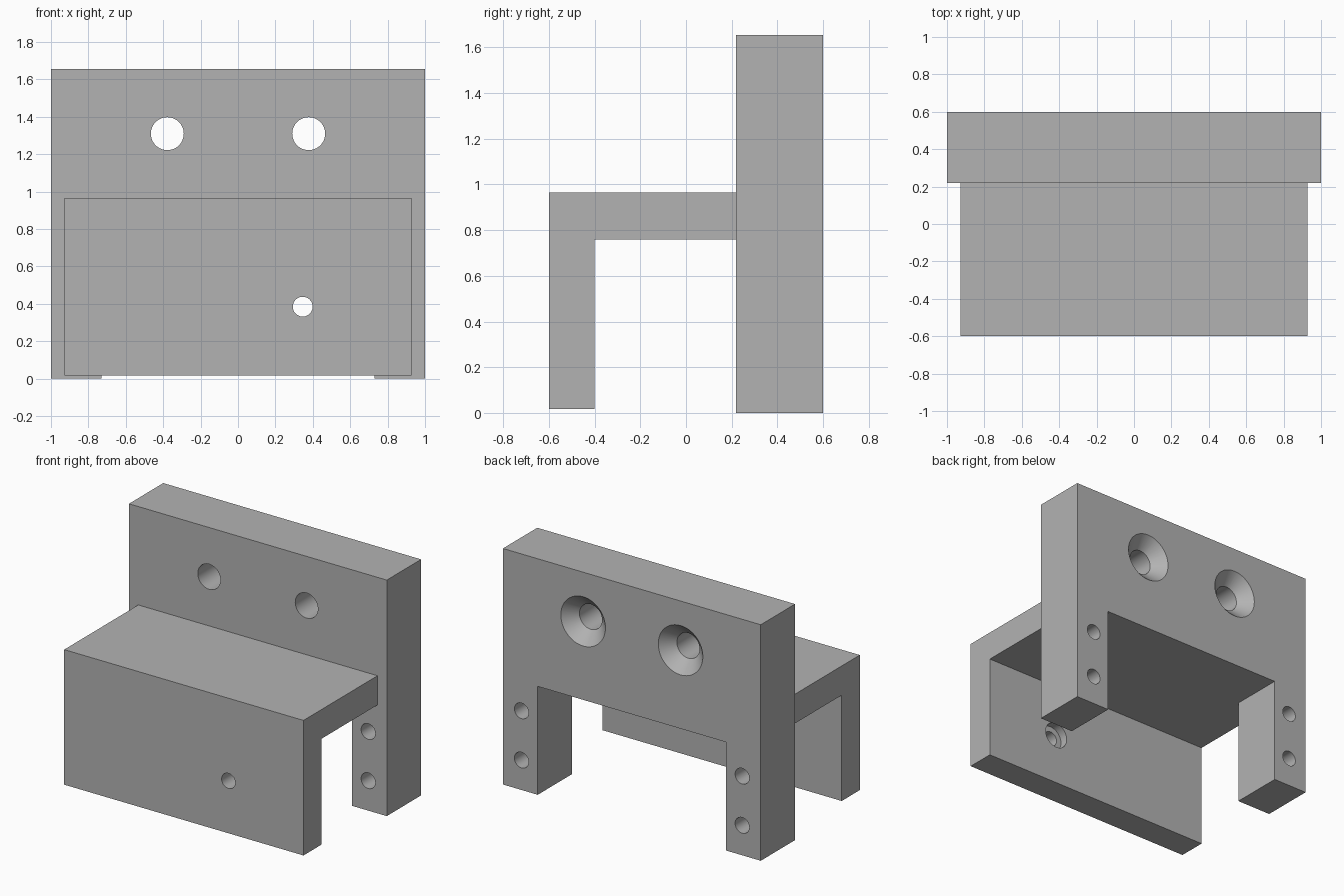
import bpy, bmesh
from math import cos, sin, pi, radians
from mathutils import Vector

cube = bpy.data.objects.get("Cube")
if cube:
    bpy.data.objects.remove(cube)

grey = bpy.data.materials.new("plain grey")
grey.use_nodes = True
COLOUR = (0.45, 0.45, 0.45, 1)
grey.diffuse_color = COLOUR
grey.node_tree.nodes["Principled BSDF"].inputs["Base Color"].default_value = COLOUR


def make_object(name, bm):
    bmesh.ops.recalc_face_normals(bm, faces=bm.faces)
    mesh = bpy.data.meshes.new(name)
    bm.to_mesh(mesh)
    bm.free()
    mesh.materials.append(grey)
    obj = bpy.data.objects.new(name, mesh)
    bpy.context.collection.objects.link(obj)
    return obj


def extrude_profile(name, points, direction):
    """Solid made by pushing a flat outline along a direction."""
    bm = bmesh.new()
    face = bm.faces.new([bm.verts.new(p) for p in points])
    result = bmesh.ops.extrude_face_region(bm, geom=[face], use_keep_orig=True)
    moved = [v for v in result["geom"] if isinstance(v, bmesh.types.BMVert)]
    bmesh.ops.translate(bm, verts=moved, vec=Vector(direction))
    return make_object(name, bm)


def hole_cutter(x, z, profile, sides=48):
    """Turned cutter along y; profile is a list of (y, radius)."""
    bm = bmesh.new()
    angles = [2 * pi * i / sides for i in range(sides)]
    rings = [[bm.verts.new((x + r * cos(a), y, z + r * sin(a))) for a in angles]
             for y, r in profile]
    for a, b in zip(rings, rings[1:]):
        for i in range(sides):
            j = (i + 1) % sides
            bm.faces.new((a[i], a[j], b[j], b[i]))
    bm.faces.new(rings[0])
    bm.faces.new(rings[-1])
    cutter = make_object("hole_cutter", bm)
    cutter.hide_render = True
    return cutter


def cut_holes(target, cutters):
    bpy.context.view_layer.objects.active = target
    for cutter in cutters:
        mod = target.modifiers.new("hole", "BOOLEAN")
        mod.operation = "DIFFERENCE"
        mod.solver = "EXACT"
        mod.object = cutter
        bpy.ops.object.modifier_apply(modifier=mod.name)
        bpy.data.objects.remove(cutter)
    bpy.ops.object.select_all(action="DESELECT")
    target.select_set(True)
    bpy.ops.object.shade_smooth_by_angle(angle=radians(30))


FRONT, BACK, JOIN = -0.6, 0.6, 0.22
TOP, SHELF_TOP, SHELF_UNDER = 1.655, 0.965, 0.76

# Upright back plate with two legs either side of a notch
half = [(0.73, SHELF_UNDER), (0.73, 0), (1, 0), (1, TOP)]
outline = half + [(-x, z) for x, z in reversed(half)]
back_plate = extrude_profile("back_plate", [(x, JOIN, z) for x, z in outline],
                             (0, BACK - JOIN, 0))

# Countersunk mounting holes and plain leg holes
cutters = []
for side in (-1, 1):
    cutters.append(hole_cutter(side * 0.378, 1.31, [
        (JOIN - 0.1, 0.088), (BACK - 0.085, 0.088), (BACK, 0.173), (BACK + 0.05, 0.223)]))
    for z in (0.21, 0.555):
        cutters.append(hole_cutter(side * 0.856, z, [(JOIN - 0.1, 0.055), (BACK + 0.1, 0.055)]))
cut_holes(back_plate, cutters)

# Shelf folding down into the front wall
profile = [(JOIN, SHELF_UNDER), (JOIN, SHELF_TOP), (FRONT, SHELF_TOP),
           (FRONT, 0.018), (-0.4, 0.018), (-0.4, SHELF_UNDER)]
front_bracket = extrude_profile("front_bracket", [(-0.928, y, z) for y, z in profile],
                                (1.856, 0, 0))

# Front wall hole, counterbored from inside
cut_holes(front_bracket, [hole_cutter(0.346, 0.385, [
    (FRONT - 0.1, 0.053), (-0.46, 0.053), (-0.46, 0.092), (-0.3, 0.092)])])
